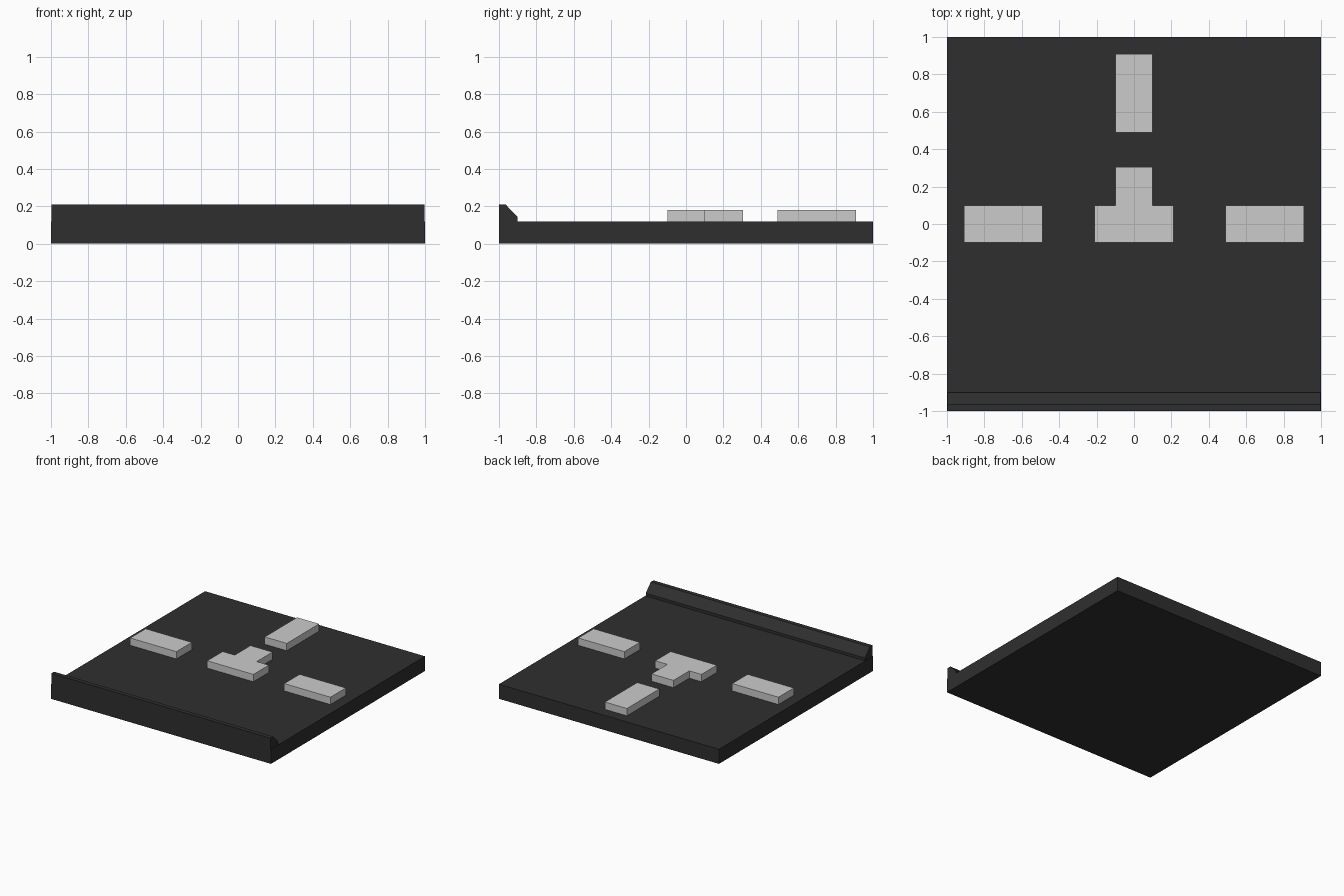
import bpy
import bmesh

if "Cube" in bpy.data.objects:
    bpy.data.objects.remove(bpy.data.objects["Cube"])


def material(name, value):
    m = bpy.data.materials.new(name)
    m.diffuse_color = (value, value, value, 1)
    m.use_nodes = True
    m.node_tree.nodes["Principled BSDF"].inputs["Base Color"].default_value = m.diffuse_color
    return m


asphalt = material("dark asphalt", 0.028)
paint = material("light grey paint", 0.6)


def prism(name, points, direction, mat):
    """Extrude a closed planar outline along a direction."""
    bm = bmesh.new()
    face = bm.faces.new([bm.verts.new(p) for p in points])
    ext = bmesh.ops.extrude_face_region(bm, geom=[face])
    verts = [v for v in ext["geom"] if isinstance(v, bmesh.types.BMVert)]
    bmesh.ops.translate(bm, vec=direction, verts=verts)
    bmesh.ops.recalc_face_normals(bm, faces=bm.faces)
    mesh = bpy.data.meshes.new(name)
    bm.to_mesh(mesh)
    bm.free()
    mesh.materials.append(mat)
    obj = bpy.data.objects.new(name, mesh)
    bpy.context.collection.objects.link(obj)
    return obj


def slab(name, outline, z0, z1, mat):
    return prism(name, [(x, y, z0) for x, y in outline], (0, 0, z1 - z0), mat)


def rect(x0, x1, y0, y1):
    return [(x0, y0), (x1, y0), (x1, y1), (x0, y1)]


ROAD, TOP = 0.12, 0.18

# Square road tile
slab("road_slab", rect(-1, 1, -1, 1), 0, ROAD, asphalt)

# Chamfered kerb along the closed front side
kerb = [(-1, ROAD), (-0.9, ROAD), (-0.9, 0.143), (-0.965, 0.21), (-1, 0.21)]
prism("front_kerb", [(-0.996, y, z) for y, z in kerb], (1.992, 0, 0), asphalt)

# Raised lane dashes on the three open arms
slab("left_dash", rect(-0.91, -0.49, -0.1, 0.1), ROAD, TOP, paint)
slab("right_dash", rect(0.49, 0.91, -0.1, 0.1), ROAD, TOP, paint)
slab("back_dash", rect(-0.1, 0.1, 0.49, 0.91), ROAD, TOP, paint)

# Tee-shaped marking at the junction
tee = [(-0.21, -0.1), (0.21, -0.1), (0.21, 0.1), (0.1, 0.1),
       (0.1, 0.305), (-0.1, 0.305), (-0.1, 0.1), (-0.21, 0.1)]
slab("junction_tee", tee, ROAD, TOP, paint)
